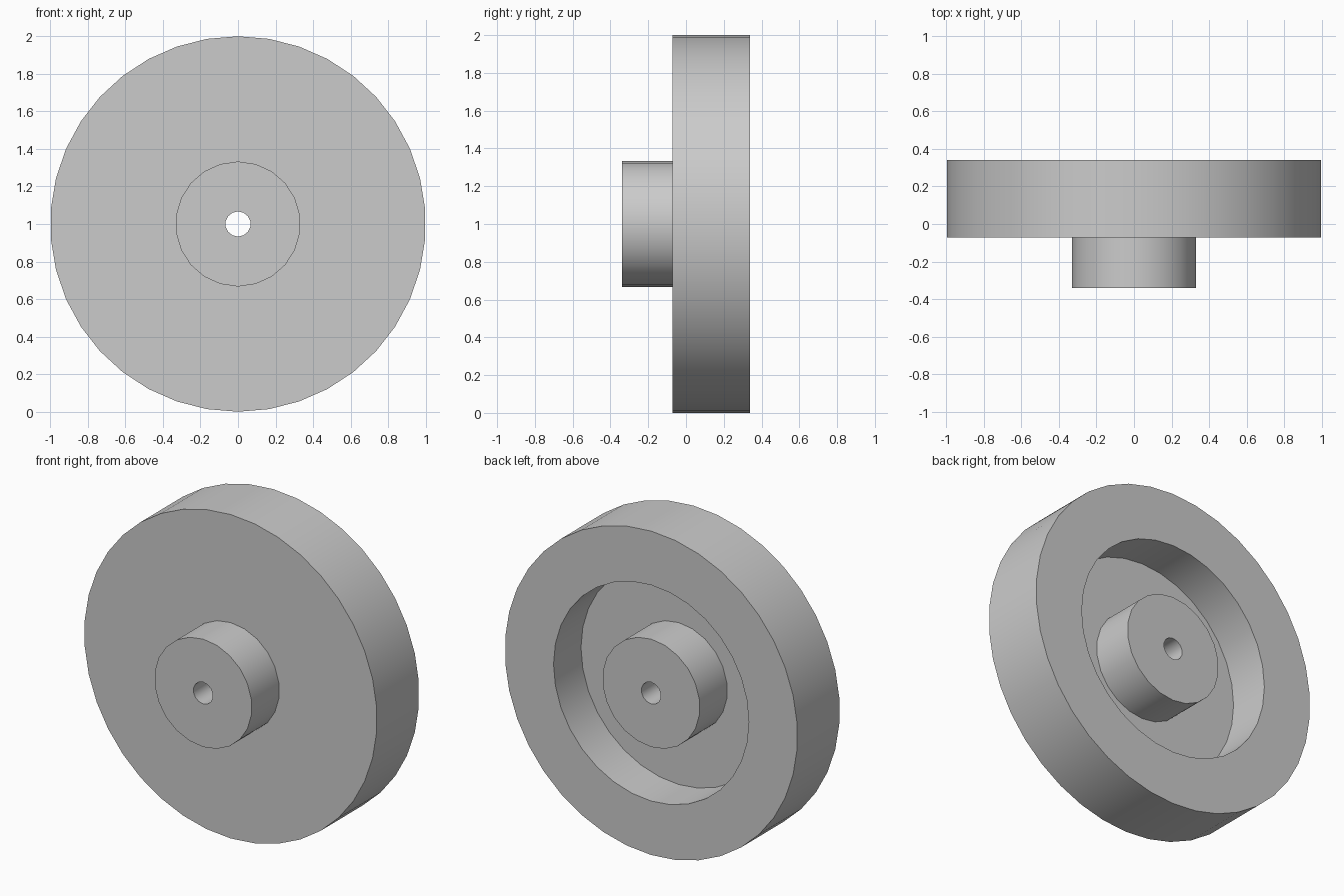
import bpy
import bmesh
import math

if "Cube" in bpy.data.objects:
    bpy.data.objects.remove(bpy.data.objects["Cube"], do_unlink=True)

# Plain grey material
GREY = (0.6, 0.6, 0.6, 1.0)
grey = bpy.data.materials.new("plain_grey")
grey.use_nodes = True
grey.diffuse_color = GREY
grey.node_tree.nodes["Principled BSDF"].inputs["Base Color"].default_value = GREY


def cylinder(name, radius, front, back, sides):
    """Cylinder along y around the wheel axle, with a vertex at the top."""
    bm = bmesh.new()
    ring = []
    for i in range(sides):
        a = math.tau * i / sides
        ring.append(bm.verts.new((radius * math.sin(a), front, 1 + radius * math.cos(a))))
    face = bm.faces.new(ring)
    wall = bmesh.ops.extrude_face_region(bm, geom=[face])["geom"]
    for v in wall:
        if isinstance(v, bmesh.types.BMVert):
            v.co.y = back
    bmesh.ops.recalc_face_normals(bm, faces=bm.faces)
    mesh = bpy.data.meshes.new(name)
    bm.to_mesh(mesh)
    bm.free()
    mesh.materials.append(grey)
    obj = bpy.data.objects.new(name, mesh)
    bpy.context.collection.objects.link(obj)
    return obj


def combine(target, tool, operation):
    """Apply a boolean and remove the tool object."""
    mod = target.modifiers.new(operation, "BOOLEAN")
    mod.operation = operation
    mod.solver = "EXACT"
    mod.object = tool
    bpy.context.view_layer.objects.active = target
    bpy.ops.object.modifier_apply(modifier=mod.name)
    bpy.data.objects.remove(tool, do_unlink=True)


# Thick rim disc with a round recess in the back
wheel = cylinder("wheel", 1.0, -0.072, 0.34, 38)
combine(wheel, cylinder("recess", 0.667, 0.072, 0.5, 32), "DIFFERENCE")

# Hub through both sides, then the axle bore
combine(wheel, cylinder("hub", 0.333, -0.34, 0.34, 22), "UNION")
combine(wheel, cylinder("bore", 0.067, -0.6, 0.6, 14), "DIFFERENCE")

# Smooth round walls, sharp edges
bpy.ops.object.select_all(action="DESELECT")
wheel.select_set(True)
bpy.context.view_layer.objects.active = wheel
bpy.ops.object.shade_smooth_by_angle(angle=math.radians(35))
